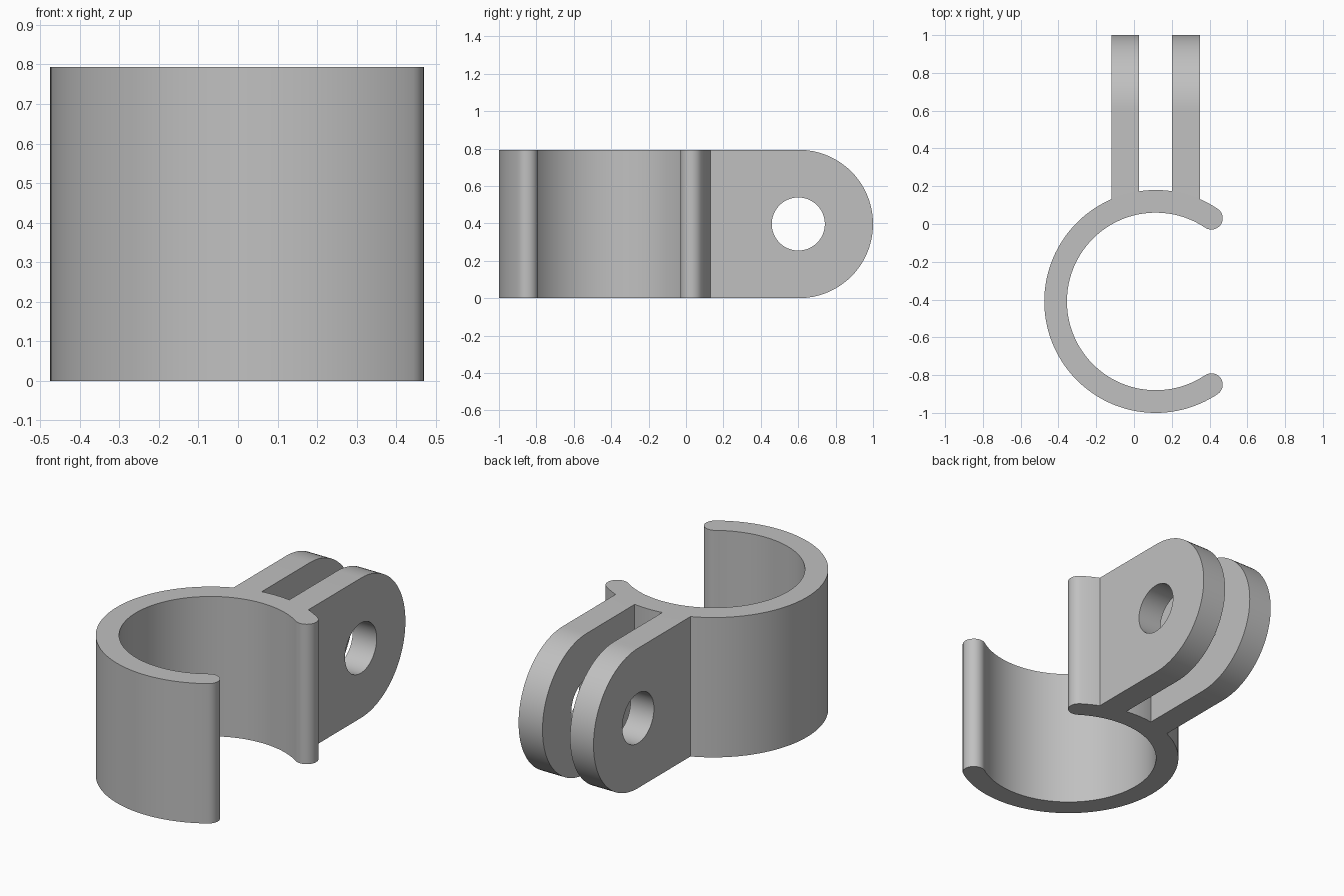
import bpy, bmesh
from math import sin, cos, pi, radians, sqrt
from mathutils import Matrix, Vector

if "Cube" in bpy.data.objects:
    bpy.data.objects.remove(bpy.data.objects["Cube"], do_unlink=True)

HEIGHT = 0.793
CX, CY = 0.115, -0.41          # ring axis
R_OUT, R_IN = 0.59, 0.47
R_MID, R_TIP = (R_OUT + R_IN) / 2, (R_OUT - R_IN) / 2
OPEN = radians(56.2)           # half angle of the ring opening

grey = bpy.data.materials.new("plain grey")
grey.use_nodes = True
colour = (0.53, 0.53, 0.53, 1)
grey.diffuse_color = colour
grey.node_tree.nodes["Principled BSDF"].inputs["Base Color"].default_value = colour


def arc(cx, cy, r, a0, a1, n):
    """Points along an arc, both ends included."""
    return [(cx + r * cos(a0 + (a1 - a0) * i / n),
             cy + r * sin(a0 + (a1 - a0) * i / n)) for i in range(n + 1)]


def prism(name, loops, depth, frame=Matrix()):
    """Extrude flat closed loops (outline, then holes) along local z."""
    bm = bmesh.new()
    for pts in loops:
        vs = [bm.verts.new((u, v, 0)) for u, v in pts]
        for a, b in zip(vs, vs[1:] + vs[:1]):
            bm.edges.new((a, b))
    bmesh.ops.triangle_fill(bm, edges=bm.edges[:], use_beauty=True, normal=(0, 0, 1))
    ext = bmesh.ops.extrude_face_region(bm, geom=bm.faces[:], use_keep_orig=True)
    top = [g for g in ext["geom"] if isinstance(g, bmesh.types.BMVert)]
    bmesh.ops.translate(bm, verts=top, vec=(0, 0, depth))
    bm.transform(frame)
    bmesh.ops.recalc_face_normals(bm, faces=bm.faces[:])
    mesh = bpy.data.meshes.new(name)
    bm.to_mesh(mesh)
    bm.free()
    mesh.materials.append(grey)
    obj = bpy.data.objects.new(name, mesh)
    bpy.context.collection.objects.link(obj)
    bpy.ops.object.select_all(action='DESELECT')
    obj.select_set(True)
    bpy.context.view_layer.objects.active = obj
    bpy.ops.object.shade_smooth_by_angle(angle=radians(30))
    return obj


# Open clip ring with rounded tips
def tip(a, start):
    pts = arc(CX + R_MID * cos(a), CY + R_MID * sin(a), R_TIP, start, start + pi, 16)
    return pts[1:-1]


end = 2 * pi - OPEN
ring = (arc(CX, CY, R_OUT, OPEN, end, 96) + tip(end, end)
        + arc(CX, CY, R_IN, end, OPEN, 96) + tip(OPEN, OPEN + pi))
prism("clip_ring", [ring], HEIGHT)

# Pair of lugs with a rounded end and a bolt hole; roots meet the ring wall
LUG_Y, LUG_R = 1 - HEIGHT / 2, HEIGHT / 2
side_frame = Matrix(((0, 0, 1, 0), (1, 0, 0, 0), (0, 1, 0, 0), (0, 0, 0, 1)))
for name, x0, x1 in (("right_lug", -0.12, 0.027), ("left_lug", 0.20, 0.35)):
    outline = [(0, HEIGHT), (0, 0)] + arc(LUG_Y, LUG_R, LUG_R, -pi / 2, pi / 2, 48)
    hole = arc(LUG_Y - 0.003, LUG_R, 0.142, 0, 2 * pi, 48)[:-1]
    lug = prism(name, [outline, hole], x1 - x0, Matrix.Translation((x0, 0, 0)) @ side_frame)
    for v in lug.data.vertices:
        if v.co.y < 0.01:
            v.co.y = CY + sqrt(R_OUT ** 2 - (v.co.x - CX) ** 2) - 0.003
